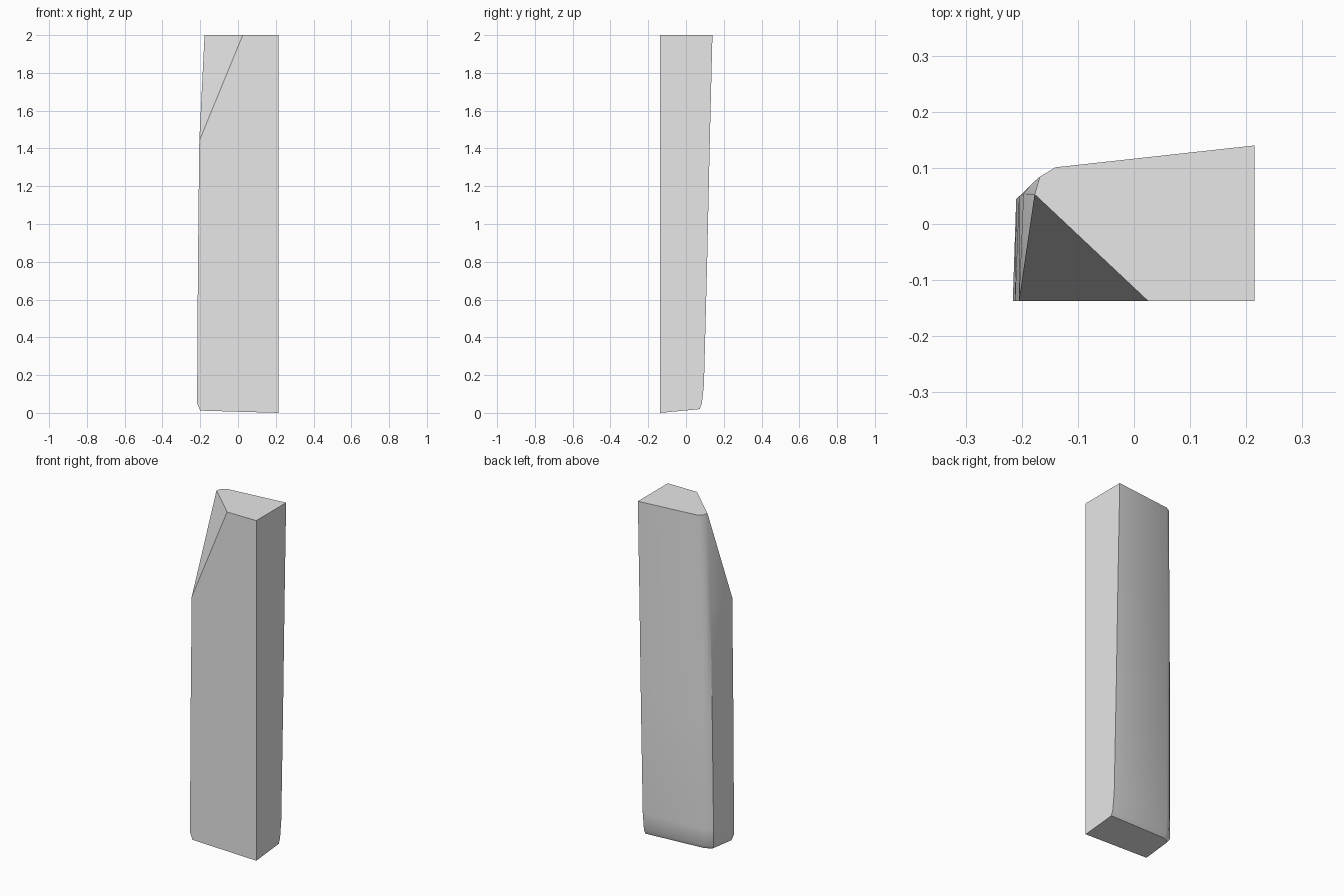
import bpy, bmesh, math
from mathutils import Vector

cube = bpy.data.objects.get("Cube")
if cube:
    bpy.data.objects.remove(cube, do_unlink=True)

grey = bpy.data.materials.new("light grey")
grey.use_nodes = True
grey.diffuse_color = (0.8, 0.8, 0.8, 1)
grey.node_tree.nodes["Principled BSDF"].inputs["Base Color"].default_value = (0.8, 0.8, 0.8, 1)

LEFT, FRONT = 0.215, -0.137


def underside(x, y):
    """Gently sloping bottom, lowest at the front left corner."""
    return 0.012 * (LEFT - x) / 0.415 + 0.02 * (y - FRONT) / 0.21


# Each section: height, back left y, then the rounded back right corner, front right x
sections = [
    (None, 0.072, (-0.155, 0.058), (-0.178, 0.048), (-0.197, 0.034), -0.2),
    (0.05, 0.084, (-0.160, 0.070), (-0.187, 0.058), (-0.210, 0.042), -0.216),
    (0.15, 0.095, (-0.160, 0.078), (-0.188, 0.063), (-0.210, 0.044), -0.216),
    (0.80, 0.112, (-0.158, 0.084), (-0.186, 0.067), (-0.205, 0.049), -0.212),
    (1.44, 0.126, (-0.153, 0.092), (-0.181, 0.073), (-0.197, 0.054), -0.205),
    (2.00, 0.140, (-0.140, 0.101), (-0.168, 0.084), (-0.177, 0.053), -0.181),
]

# Tapered shaft lofted through the sections
bm = bmesh.new()
rings = []
for z, back, c1, c2, c3, right in sections:
    outline = [(LEFT, FRONT), (LEFT, back), c1, c2, c3, (right, FRONT)]
    rings.append([bm.verts.new((x, y, underside(x, y) if z is None else z)) for x, y in outline])
for low, high in zip(rings, rings[1:]):
    n = len(low)
    for i in range(n):
        j = (i + 1) % n
        bm.faces.new((low[i], low[j], high[j], high[i]))
bm.faces.new(rings[0][::-1])
bm.faces.new(rings[-1])

# Slanted cut across the top front right corner
a, b, c = Vector((0.025, FRONT, 2)), Vector((-0.177, 0.053, 2)), Vector((-0.205, FRONT, 1.44))
normal = (b - a).cross(c - a).normalized()
if normal.x > 0:
    normal.negate()
cut = bmesh.ops.bisect_plane(bm, geom=bm.verts[:] + bm.edges[:] + bm.faces[:], dist=0.0005,
                             plane_co=a, plane_no=normal, clear_outer=True)
edges = [e for e in bm.edges if e.is_boundary]
bmesh.ops.holes_fill(bm, edges=edges, sides=0)
bmesh.ops.recalc_face_normals(bm, faces=bm.faces[:])

mesh = bpy.data.meshes.new("shaft")
bm.to_mesh(mesh)
bm.free()
mesh.materials.append(grey)
shaft = bpy.data.objects.new("shaft", mesh)
bpy.context.collection.objects.link(shaft)

# Smooth rounded corner, crisp main edges
bpy.ops.object.select_all(action='DESELECT')
shaft.select_set(True)
bpy.context.view_layer.objects.active = shaft
bpy.ops.object.shade_smooth_by_angle(angle=math.radians(35))
